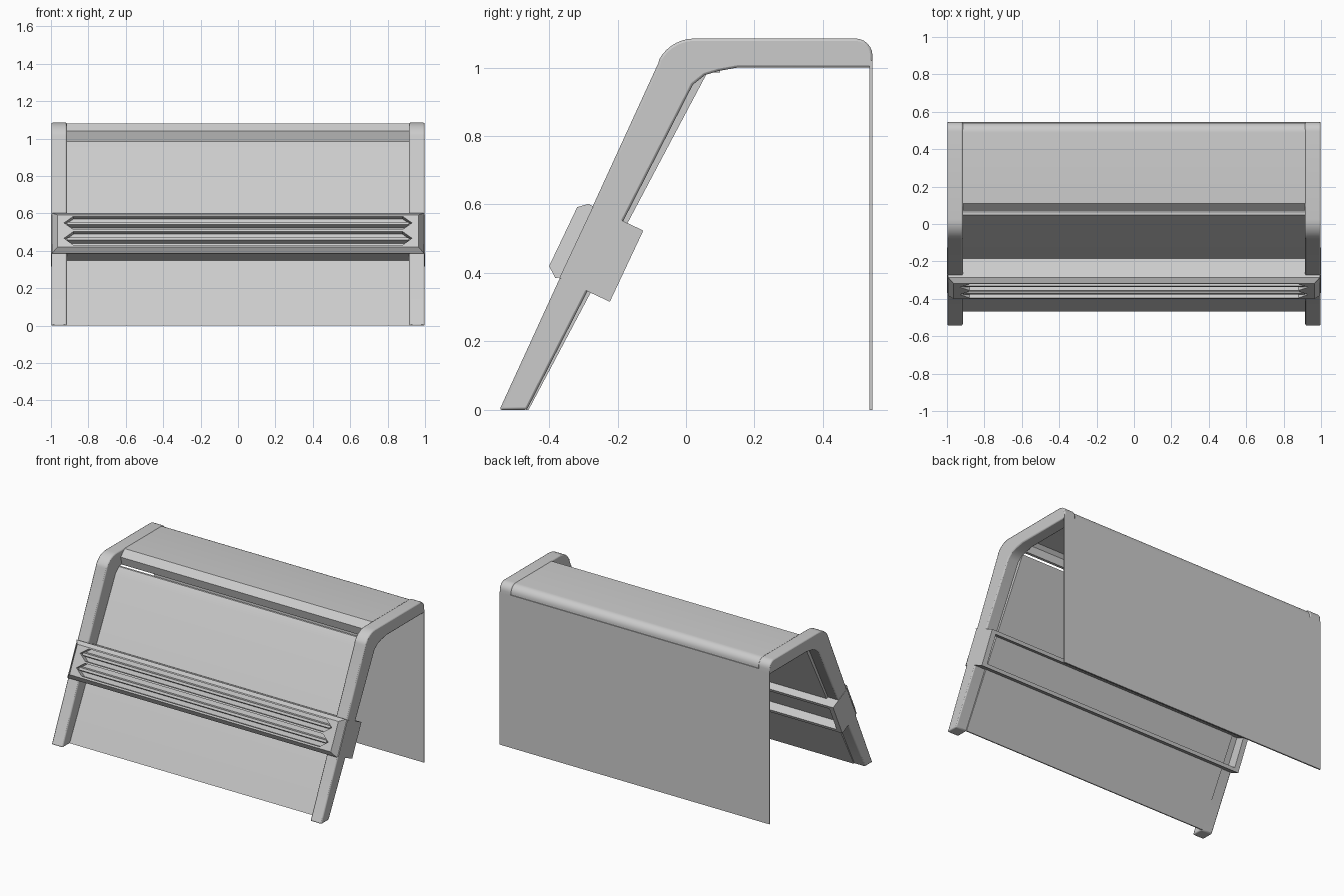
import bpy, bmesh, math
from mathutils import Vector

cube = bpy.data.objects.get("Cube")
if cube:
    bpy.data.objects.remove(cube, do_unlink=True)

grey = bpy.data.materials.new("light_grey")
grey.use_nodes = True
grey.diffuse_color = (0.6, 0.6, 0.6, 1)
grey.node_tree.nodes["Principled BSDF"].inputs["Base Color"].default_value = (0.6, 0.6, 0.6, 1)


def prism(name, profile, x0, x1, bevel=0, smooth=True):
    """Extrude a (y, z) profile from x0 to x1."""
    bm = bmesh.new()
    face = bm.faces.new([bm.verts.new((x0, y, z)) for y, z in profile])
    new = bmesh.ops.extrude_face_region(bm, geom=[face])["geom"]
    bmesh.ops.translate(bm, vec=(x1 - x0, 0, 0),
                        verts=[v for v in new if isinstance(v, bmesh.types.BMVert)])
    return finish(name, bm, bevel, smooth)


def finish(name, bm, bevel=0, smooth=True):
    bmesh.ops.recalc_face_normals(bm, faces=bm.faces)
    mesh = bpy.data.meshes.new(name)
    bm.to_mesh(mesh)
    bm.free()
    mesh.materials.append(grey)
    ob = bpy.data.objects.new(name, mesh)
    bpy.context.collection.objects.link(ob)
    if bevel:
        mod = ob.modifiers.new("soft_edges", "BEVEL")
        mod.width = bevel
        mod.segments = 2
        mod.limit_method = "ANGLE"
        mod.angle_limit = math.radians(50)
    if smooth:
        bpy.ops.object.select_all(action="DESELECT")
        ob.select_set(True)
        bpy.context.view_layer.objects.active = ob
        bpy.ops.object.shade_smooth_by_angle(angle=math.radians(35))
    return ob


def arc(cy, cz, r, start, end, steps):
    """Points on a circle, angles in degrees."""
    angles = [math.radians(start + (end - start) * i / steps) for i in range(steps + 1)]
    return [(cy + r * math.cos(a), cz + r * math.sin(a)) for a in angles]


# Bent side ribs: sloping leg, rounded shoulder, flat top, rounded rear corner
rib = ([(-0.465, 0), (-0.545, 0), (-0.08, 1.015)] + arc(0.025, 0.967, 0.118, 152, 90, 7)
       + arc(0.495, 1.035, 0.05, 90, 0, 6)
       + [(0.545, 1.0), (0.15, 1.0), (0.095, 0.99), (0.055, 0.978), (0.02, 0.95)])
for side, label in ((1, "left"), (-1, "right")):
    prism(label + "_rib", rib, side * 0.915, side * 0.998, bevel=0.007)

# Thin sloping front panel and upright rear panel
prism("front_panel", [(-0.467, 0), (-0.46, 0), (0.062, 0.985), (0.048, 0.985), (0.012, 0.94)],
      -0.92, 0.92)
prism("rear_panel", [(0.536, 0), (0.545, 0), (0.545, 1.02), (0.536, 1.02)], -0.998, 0.998)

# Top hood with a folded front lip
hood = ([(0.068, 1.04), (0.11, 1.081)] + arc(0.49, 1.031, 0.05, 90, 0, 6)
        + [(0.54, 1.0), (0.53, 1.0)] + arc(0.49, 1.031, 0.035, 0, 90, 6)
        + [(0.12, 1.062), (0.1, 1.04), (0.1, 0.985), (0.082, 0.985)])
prism("top_hood", hood, -0.92, 0.92)

# Local axes of the tilted crossbar
up = Vector((0, 0.425, 0.905))
out = Vector((0, -0.905, 0.425))


def tilted(origin, *pairs):
    """Turn (along slope, outward) pairs into (y, z) points."""
    points = [Vector((0, *origin)) + up * s + out * n for s, n in pairs]
    return [(p.y, p.z) for p in points]


# Open-backed channel wrapped behind the legs
base = (-0.37, 0.385)
for name, lo, hi in (("channel_bottom", 0, 0.022), ("channel_top", 0.208, 0.23)):
    prism(name, tilted(base, (lo, 0), (hi, 0), (hi, -0.163), (lo, -0.163)), -1, 1, smooth=False)
for side, label in ((1, "left"), (-1, "right")):
    prism(label + "_channel_end", tilted(base, (0, 0), (0.23, 0), (0.23, -0.163), (0, -0.163)),
          side * 0.965, side, smooth=False)

# Chamfered front bar, narrowed toward its face
bar = prism("front_bar", [(-0.35, 0.39), (-0.272, 0.595), (-0.285, 0.602), (-0.318, 0.592),
                          (-0.4, 0.42), (-0.382, 0.385)], -0.995, 0.995, smooth=False)
for v in bar.data.vertices:
    if v.co.y < -0.39 or -0.33 < v.co.y < -0.3:
        v.co.x *= 0.97

# Two long pointed slots cut into the bar face, each with a slat
face_low = (-0.4, 0.42)
for label, low, high in (("lower", 0.012, 0.092), ("upper", 0.104, 0.182)):
    mid = (low + high) / 2
    outline = [(-0.88, low), (0.88, low), (0.93, mid), (0.88, high), (-0.88, high), (-0.93, mid)]
    bm = bmesh.new()
    rings = []
    for depth in (-0.035, 0.04):
        rings.append([bm.verts.new(Vector((x, *face_low)) + up * s + out * depth)
                      for x, s in outline])
        bm.faces.new(rings[-1])
    for i in range(6):
        j = (i + 1) % 6
        bm.faces.new((rings[0][i], rings[0][j], rings[1][j], rings[1][i]))
    cutter = finish(label + "_slot_cutter", bm, smooth=False)
    cutter.hide_render = True
    cutter.hide_viewport = True
    cut = bar.modifiers.new(label + "_slot", "BOOLEAN")
    cut.object = cutter
    cut.operation = "DIFFERENCE"
    cut.solver = "EXACT"
    prism(label + "_slat", tilted(face_low, (mid - 0.014, -0.037), (mid + 0.014, -0.037),
                                  (mid + 0.008, -0.006), (mid - 0.008, -0.006)),
          -0.915, 0.915, smooth=False)
